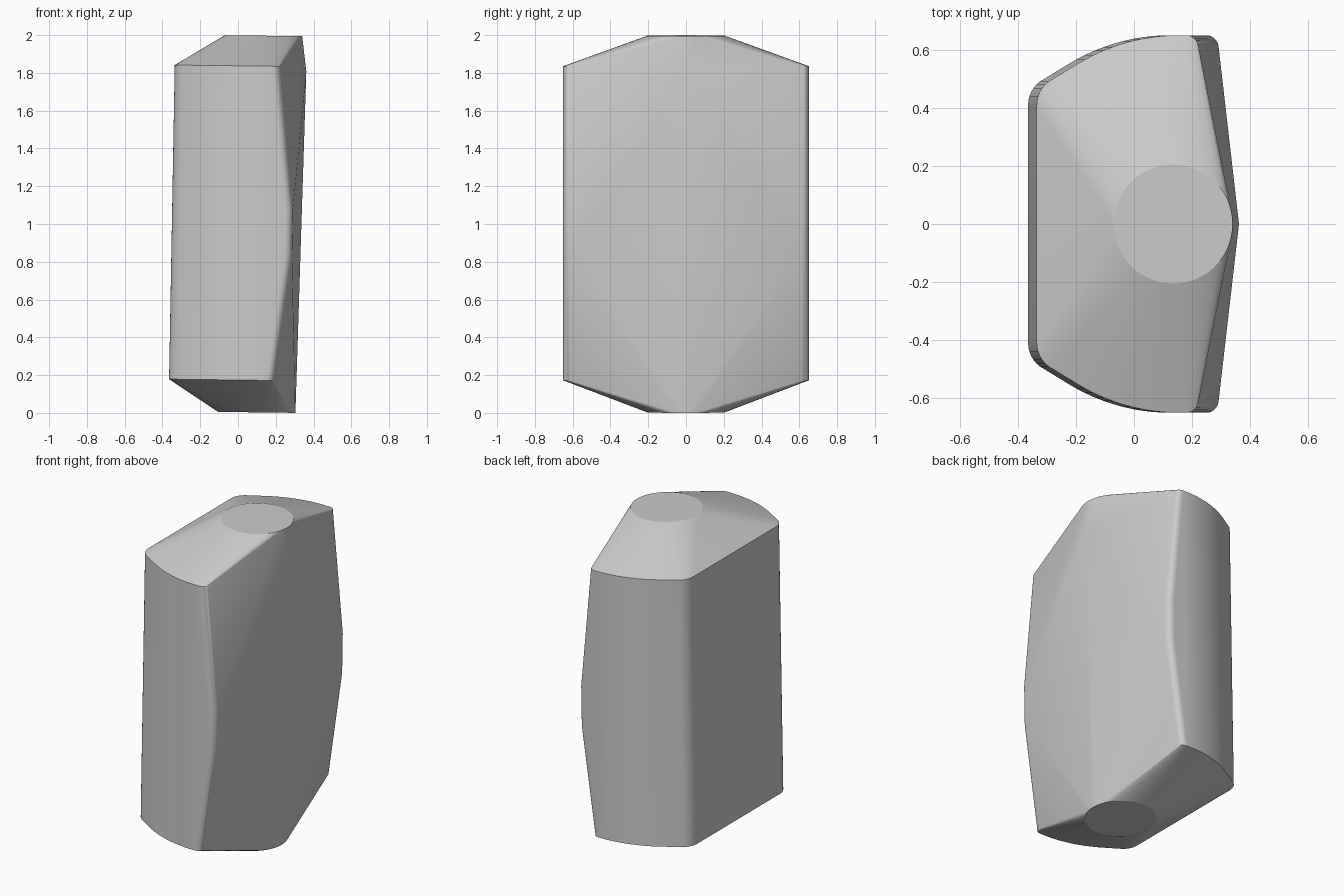
import bpy, bmesh, math

cube = bpy.data.objects.get("Cube")
if cube:
    bpy.data.objects.remove(cube)

TILT = 0.018          # slight lean of the body toward +x
bm = bmesh.new()


def add(x, y, z):
    """Place a point of the upright body, leaned about its middle."""
    bm.verts.new((x + TILT * (z - 1), y, z - TILT * 0.7 * (x - 0.1)))


def add_mirrored(points, z):
    for x, y in points:
        add(x, y, z)
        add(x, -y, z)


def arc(cx, cy, r, start, end, steps):
    angles = [math.radians(start + (end - start) * i / steps) for i in range(steps + 1)]
    return [(cx + r * math.cos(a), cy + r * math.sin(a)) for a in angles]


# Round flat caps at the top and bottom
for z in (0.003, 1.997):
    for x, y in arc(0.117, 0, 0.205, 0, 354, 59):
        add(x, y, z)

# Shoulder outlines: flat back, rounded corner, bowed flank, tight front corner
flank = arc(-0.25, 0.41, 0.1, 180, 126, 6)
flank += arc(0.14, -0.02, 0.67, 122, 92, 10)
flank += arc(0.165, 0.608, 0.042, 90, 10, 6)
for z in (0.173, 1.836):
    add_mirrored(flank, z)

# Bulging corner of the wide face, at mid height
for z in (0.83, 1.08):
    add_mirrored(arc(0.247, 0.607, 0.043, 90, 8, 6), z)

# Ridge point high on the wide face
add(0.347, 0, 1.81)

# Skin the points into one convex shell
result = bmesh.ops.convex_hull(bm, input=bm.verts)
loose = {g for g in result["geom_interior"] + result["geom_unused"]
         if isinstance(g, bmesh.types.BMVert)}
bmesh.ops.delete(bm, geom=list(loose), context="VERTS")
bmesh.ops.dissolve_limit(bm, angle_limit=math.radians(0.3),
                         verts=bm.verts, edges=bm.edges)
bmesh.ops.recalc_face_normals(bm, faces=bm.faces)

mesh = bpy.data.meshes.new("faceted_body")
bm.to_mesh(mesh)
bm.free()
body = bpy.data.objects.new("faceted_body", mesh)
bpy.context.collection.objects.link(body)

# Plain grey finish
grey = bpy.data.materials.new("plain_grey")
grey.use_nodes = True
colour = (0.6, 0.6, 0.6, 1)
grey.diffuse_color = colour
grey.node_tree.nodes["Principled BSDF"].inputs["Base Color"].default_value = colour
mesh.materials.append(grey)

# Soft corners, crisp rims
bpy.ops.object.select_all(action="DESELECT")
body.select_set(True)
bpy.context.view_layer.objects.active = body
bpy.ops.object.shade_smooth_by_angle(angle=math.radians(18))
